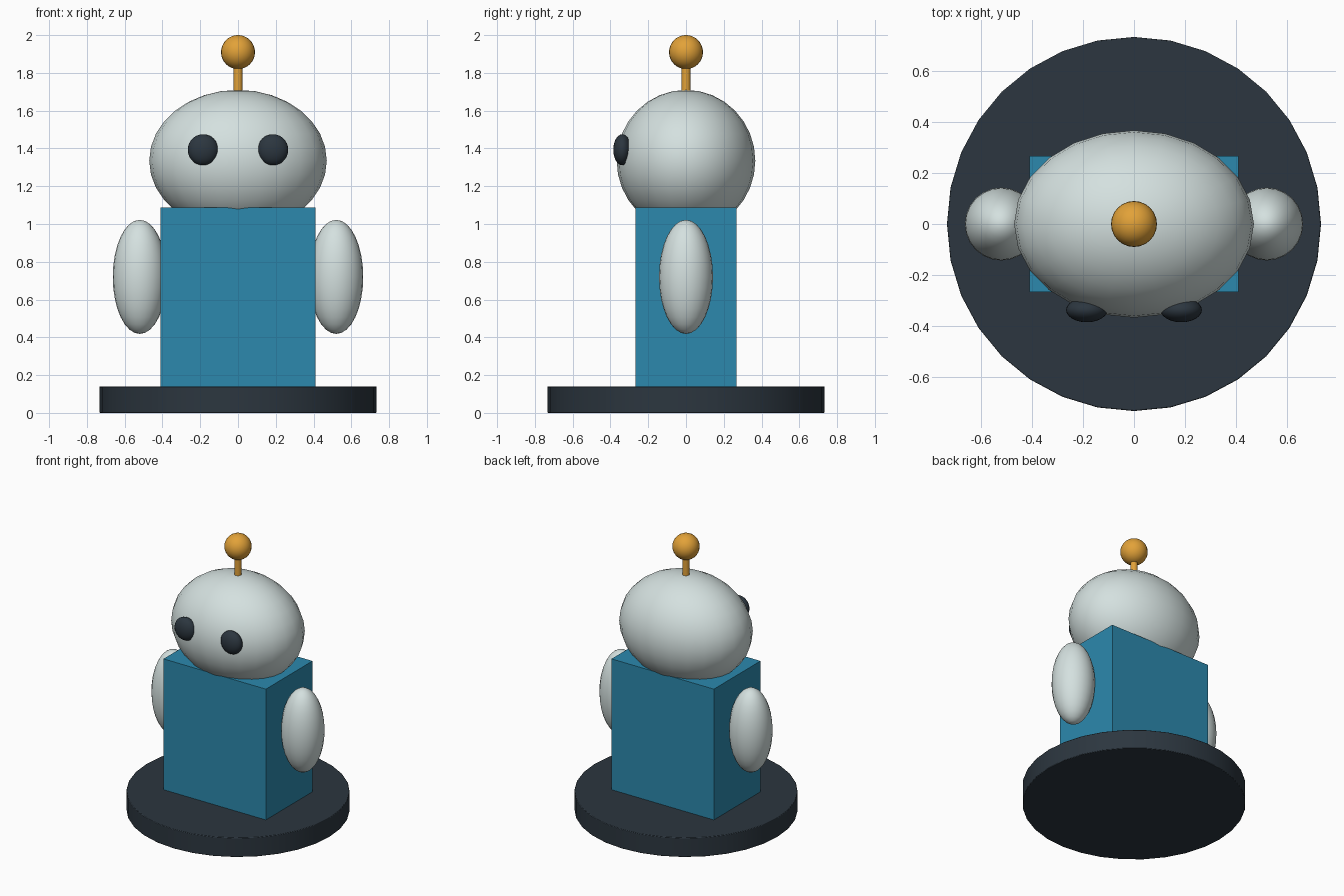
import bpy

cube = bpy.data.objects.get("Cube")
if cube:
    bpy.data.objects.remove(cube, do_unlink=True)


def material(name, rgb):
    mat = bpy.data.materials.new(name)
    mat.use_nodes = True
    color = (*rgb, 1)
    mat.diffuse_color = color
    mat.node_tree.nodes["Principled BSDF"].inputs["Base Color"].default_value = color
    return mat


shell = material("pale grey", (0.66, 0.75, 0.74))
teal = material("teal blue", (0.025, 0.25, 0.42))
dark = material("dark slate", (0.025, 0.037, 0.05))
gold = material("amber", (0.76, 0.36, 0.04))


def finish(name, mat, smooth=True):
    obj = bpy.context.object
    obj.name = obj.data.name = name
    obj.data.materials.append(mat)
    bpy.ops.object.transform_apply(location=False, rotation=False, scale=True)
    if smooth:
        bpy.ops.object.shade_smooth_by_angle()
    return obj


def ellipsoid(name, mat, center, radii, segments=24, rings=16):
    bpy.ops.mesh.primitive_uv_sphere_add(segments=segments, ring_count=rings, radius=1, location=center)
    bpy.context.object.scale = radii
    return finish(name, mat)


def cylinder(name, mat, radius, bottom, top, sides):
    bpy.ops.mesh.primitive_cylinder_add(vertices=sides, radius=radius, depth=top - bottom,
                                        location=(0, 0, (top + bottom) / 2))
    return finish(name, mat)


# Round stand with a slightly softened rim
stand = cylinder("stand", dark, 0.733, 0, 0.14, 32)
rim = stand.modifiers.new("soft rim", "BEVEL")
rim.width = 0.004
rim.segments = 2

# Box body
bpy.ops.mesh.primitive_cube_add(size=1, location=(0, 0, 0.61))
bpy.context.object.scale = (0.82, 0.534, 0.955)
finish("body", teal, smooth=False)

# Head
ellipsoid("head", shell, (0, 0, 1.335), (0.47, 0.367, 0.375))

# Paired arms and eyes
for side, sign in (("left", 1), ("right", -1)):
    ellipsoid(side + "_arm", shell, (sign * 0.52, 0, 0.72), (0.143, 0.143, 0.302))
    ellipsoid(side + "_eye", dark, (sign * 0.185, -0.337, 1.393), (0.081, 0.048, 0.082))

# Antenna
cylinder("antenna_stem", gold, 0.024, 1.65, 1.86, 16)
ellipsoid("antenna_ball", gold, (0, 0, 1.91), (0.09, 0.09, 0.09))
